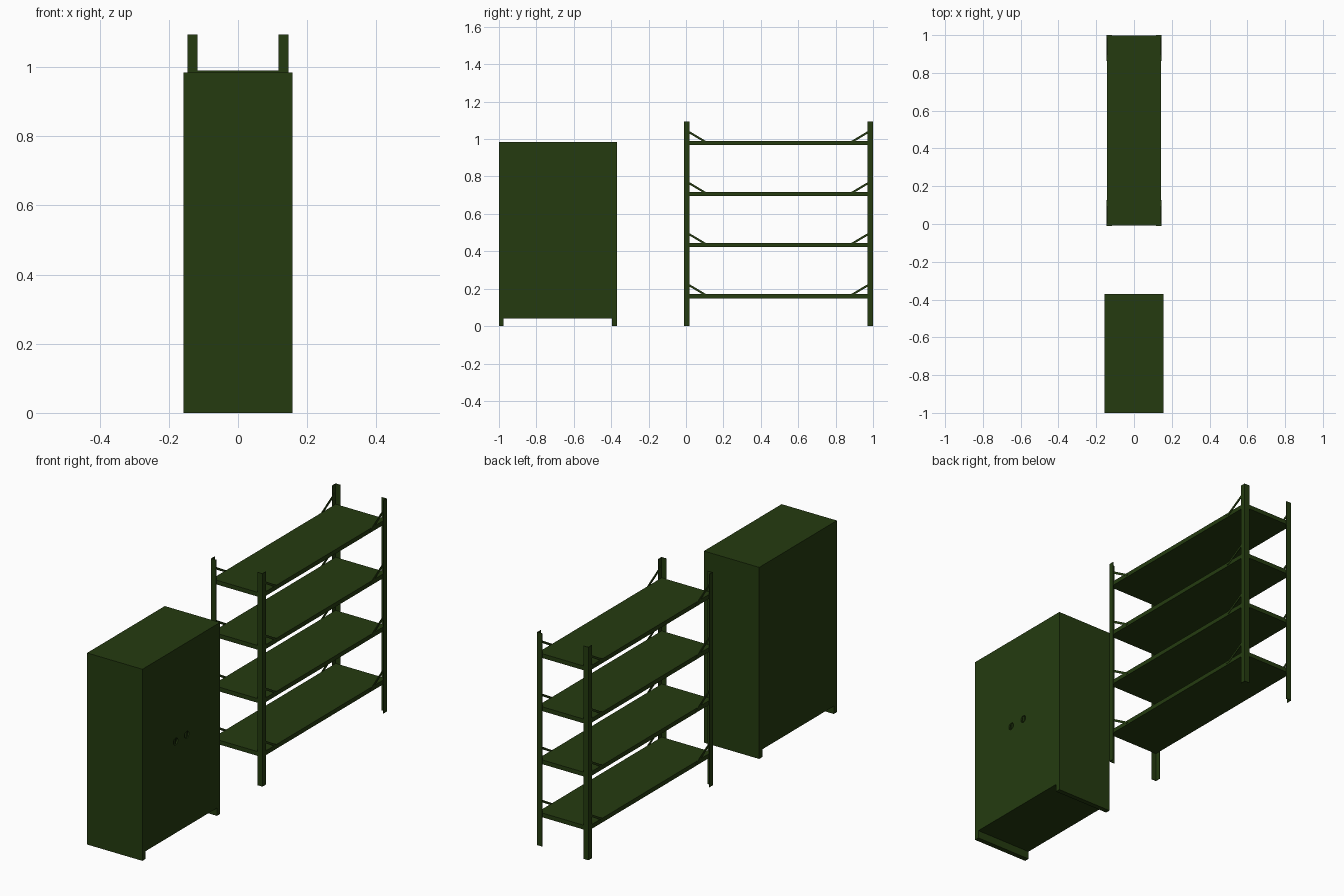
import bpy, bmesh, math
from mathutils import Vector

if "Cube" in bpy.data.objects:
    bpy.data.objects.remove(bpy.data.objects["Cube"])

green = bpy.data.materials.new("dark green paint")
green.diffuse_color = (0.018, 0.044, 0.005, 1)
green.use_nodes = True
green.node_tree.nodes["Principled BSDF"].inputs["Base Color"].default_value = green.diffuse_color


def finish(name, bm):
    bmesh.ops.recalc_face_normals(bm, faces=bm.faces)
    me = bpy.data.meshes.new(name)
    bm.to_mesh(me)
    bm.free()
    me.materials.append(green)
    ob = bpy.data.objects.new(name, me)
    bpy.context.collection.objects.link(ob)
    return ob


def prism(name, pts, vec):
    """Extrude a flat outline along vec."""
    bm = bmesh.new()
    f = bm.faces.new([bm.verts.new(p) for p in pts])
    ext = bmesh.ops.extrude_face_region(bm, geom=[f])
    moved = [v for v in ext["geom"] if isinstance(v, bmesh.types.BMVert)]
    bmesh.ops.translate(bm, verts=moved, vec=Vector(vec))
    return finish(name, bm)


def box(name, x0, x1, y0, y1, z0, z1):
    return prism(name, [(x0, y0, z0), (x1, y0, z0), (x1, y1, z0), (x0, y1, z0)],
                 (0, 0, z1 - z0))


# Cabinet body and its two end feet
CX, CY0, CY1 = 0.157, -1.0, -0.37
body = box("cabinet_body", -CX, CX, CY0, CY1, 0.04, 0.984)
box("cabinet_foot_front", -CX, CX, CY0, CY0 + 0.025, 0, 0.04)
box("cabinet_foot_back", -CX, CX, CY1 - 0.025, CY1, 0, 0.04)

# Recessed round door pulls, each with a small turned lever
mid = (CY0 + CY1) / 2
for side, word in ((-1, "left"), (1, "right")):
    cy, cz, r = mid + side * 0.045, 0.51, 0.018
    ring = [(CX - 0.008, cy + r * math.cos(i * math.pi / 8), cz + r * math.sin(i * math.pi / 8))
            for i in range(16)]
    cutter = prism("pull_cutter_" + word, ring, (0.02, 0, 0))
    cutter.hide_render = True
    cutter.hide_viewport = True
    cutter.display_type = 'WIRE'
    mod = body.modifiers.new("pull_" + word, 'BOOLEAN')
    mod.operation = 'DIFFERENCE'
    mod.solver = 'EXACT'
    mod.object = cutter
    box("pull_lever_" + word, CX - 0.008, CX, cy - 0.004, cy + 0.004, cz - 0.014, cz + 0.014)

# Rack: four angle-iron posts
PX, RY0, RY1, W, T, H = 0.146, -0.01, 1.0, 0.029, 0.003, 1.094
for sx in (-1, 1):
    for y, sy in ((RY0, 1), (RY1, -1)):
        prof = [(0, 0), (W, 0), (W, T), (T, T), (T, W), (0, W)]
        prism("rack_post", [(sx * (PX - a), y + sy * b, 0) for a, b in prof], (0, 0, H))

# Shelves with a flat diagonal strap at every corner
for i in range(4):
    top = 0.171 + i * 0.2727
    box("rack_shelf", -PX + T, PX - T, RY0 + T, RY1 - T, top - 0.022, top)
    for sx in (-1, 1):
        for y, sy in ((RY0, 1), (RY1, -1)):
            strap = [(0.012, 0.050), (0.012, 0.063), (0.138, -0.012), (0.124, -0.016)]
            prism("shelf_strap", [(sx * (PX - T - 0.002), y + sy * a, top + b) for a, b in strap],
                  (sx * 0.004, 0, 0))
